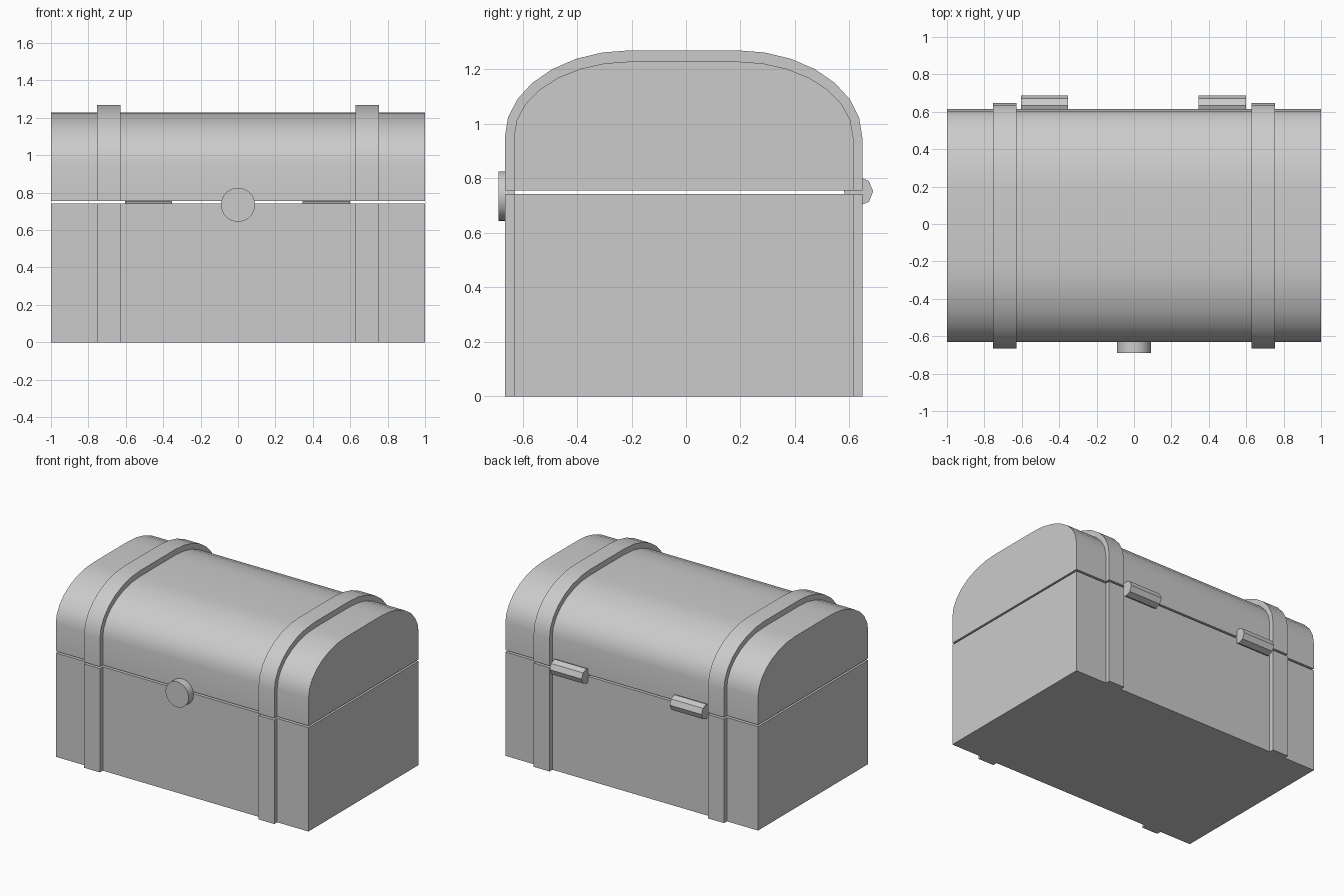
import bpy, bmesh
from math import pi, sin, cos, radians

if "Cube" in bpy.data.objects:
    bpy.data.objects.remove(bpy.data.objects["Cube"])

YC = -0.009          # middle of the chest body in y
SEAM_LOW, SEAM_HIGH = 0.743, 0.756


def extrude_x(name, profile, x0, x1, smooth=False):
    """Closed (y, z) profile swept along x into a solid."""
    bm = bmesh.new()
    face = bm.faces.new([bm.verts.new((x0, y, z)) for y, z in profile])
    moved = bmesh.ops.extrude_face_region(bm, geom=[face])["geom"]
    verts = [g for g in moved if isinstance(g, bmesh.types.BMVert)]
    bmesh.ops.translate(bm, verts=verts, vec=(x1 - x0, 0, 0))
    bmesh.ops.recalc_face_normals(bm, faces=bm.faces)
    mesh = bpy.data.meshes.new(name)
    bm.to_mesh(mesh)
    bm.free()
    obj = bpy.data.objects.new(name, mesh)
    bpy.context.collection.objects.link(obj)
    if smooth:
        smooth_by_angle(obj)
    return obj


def smooth_by_angle(obj):
    bpy.ops.object.select_all(action='DESELECT')
    obj.select_set(True)
    bpy.context.view_layer.objects.active = obj
    bpy.ops.object.shade_smooth_by_angle(angle=radians(30))


def rect(y0, y1, z0, z1):
    return [(y0, z0), (y1, z0), (y1, z1), (y0, z1)]


def arch(half, top, steps=7, flat=0.195, spring=0.952):
    """Domed outline from the back seam over the top to the front seam."""
    side = [(flat + (half - flat) * cos(i * pi / 2 / steps),
             spring + (top - spring) * sin(i * pi / 2 / steps)) for i in range(steps + 1)]
    side = [(half, SEAM_HIGH)] + side
    return [(YC + y, z) for y, z in side] + [(YC - y, z) for y, z in reversed(side)]


# Chest body and domed lid
extrude_x("chest_body", rect(YC - 0.623, YC + 0.623, 0, SEAM_LOW), -1, 1)
extrude_x("lid", arch(0.623, 1.229), -1, 1, smooth=True)

# Straps: an arch over the lid plus front and back strips on the body
for side, x0, x1 in (("left", -0.753, -0.628), ("right", 0.628, 0.753)):
    outline = arch(0.656, 1.27) + arch(0.618, 1.224)[::-1]
    extrude_x(f"lid_strap_{side}", outline, x0, x1, smooth=True)
    extrude_x(f"front_strap_{side}", rect(YC - 0.656, YC - 0.618, 0, SEAM_LOW), x0, x1)
    extrude_x(f"back_strap_{side}", rect(YC + 0.618, YC + 0.656, 0, SEAM_LOW), x0, x1)

# Eight-sided hinge barrels at the back
barrel = [(0.633 + 0.054 * cos(i * pi / 4), 0.752 + 0.054 * sin(i * pi / 4)) for i in range(8)]
for side, x0, x1 in (("left", -0.604, -0.352), ("right", 0.345, 0.598)):
    extrude_x(f"hinge_{side}", barrel, x0, x1)

# Round lock disc at the front
bpy.ops.mesh.primitive_cylinder_add(vertices=32, radius=0.091, depth=0.062,
                                    location=(0, -0.658, 0.735), rotation=(pi / 2, 0, 0))
lock = bpy.context.object
lock.name = "lock_disc"
smooth_by_angle(lock)
